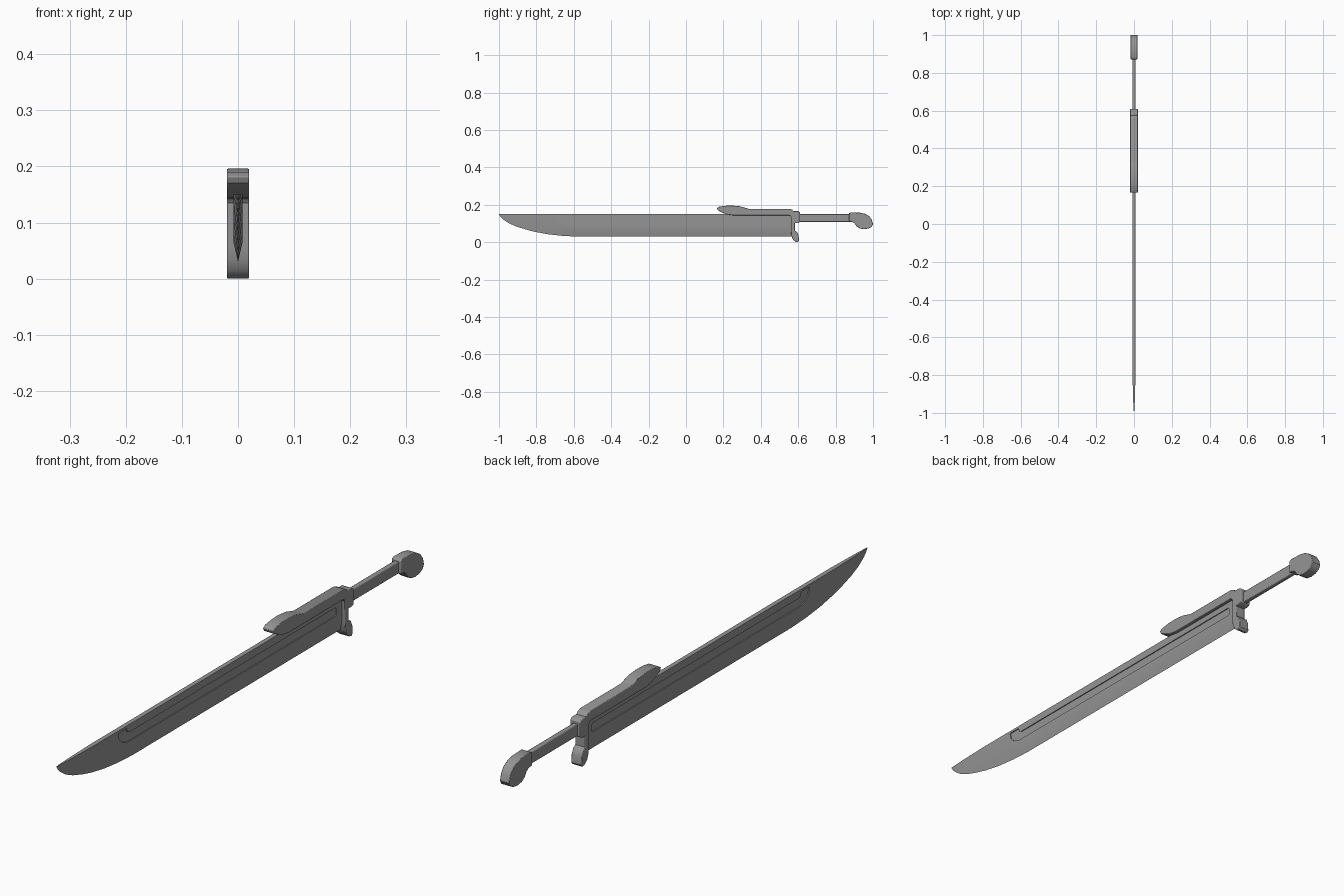
import bpy, bmesh

if "Cube" in bpy.data.objects:
    bpy.data.objects.remove(bpy.data.objects["Cube"])


def make_object(name, bm, bevel=0.0):
    bmesh.ops.recalc_face_normals(bm, faces=bm.faces)
    mesh = bpy.data.meshes.new(name)
    bm.to_mesh(mesh)
    bm.free()
    obj = bpy.data.objects.new(name, mesh)
    bpy.context.collection.objects.link(obj)
    if bevel:
        mod = obj.modifiers.new("Bevel", "BEVEL")
        mod.width = bevel
        mod.segments = 2
        mod.limit_method = 'ANGLE'
        mod.angle_limit = 1.0
    return obj


def add_plate(bm, profile, x0, x1):
    """Extrude a (y, z) outline between two x positions."""
    face = bm.faces.new([bm.verts.new((x0, y, z)) for y, z in profile])
    ext = bmesh.ops.extrude_face_region(bm, geom=[face])
    verts = [v for v in ext["geom"] if isinstance(v, bmesh.types.BMVert)]
    bmesh.ops.translate(bm, verts=verts, vec=(x1 - x0, 0, 0))


def plate(name, profile, half, bevel=0.002):
    bm = bmesh.new()
    add_plate(bm, profile, -half, half)
    return make_object(name, bm, bevel)


def smooth(obj):
    bpy.ops.object.select_all(action='DESELECT')
    obj.select_set(True)
    bpy.context.view_layer.objects.active = obj
    bpy.ops.object.shade_smooth_by_angle(angle=0.6)


# Blade: wedge sections lofted along y (y, cutting-edge z, bevel height)
SPINE, HALF = 0.15, 0.008
stations = [(0.57, .03, .035), (-0.58, .03, .035), (-0.66, .034, .045),
            (-0.74, .043, .06), (-0.81, .056, .08), (-0.86, .069, .095),
            (-0.91, .085, .095), (-0.95, .103, .095), (-0.98, .124, .095),
            (-0.993, .138, .095), (-1.0, .149, .095)]
bm = bmesh.new()
rings = []
for y, edge, rise in stations:
    height = min(rise, (SPINE - edge) * 0.95)
    half = HALF * height / rise
    section = [(half, SPINE), (half, edge + height), (0, edge),
               (-half, edge + height), (-half, SPINE)]
    rings.append([bm.verts.new((x, y, z)) for x, z in section])
for a, b in zip(rings, rings[1:]):
    for i in range(5):
        j = (i + 1) % 5
        bm.faces.new((a[i], a[j], b[j], b[i]))
bm.faces.new(rings[0])
bm.faces.new(rings[-1])
blade = make_object("blade", bm)

# Grooves on both blade faces, hooked upward near the tip
groove = [(0.525, .092), (0.532, .098), (0.532, .117), (0.525, .123),
          (-0.61, .123), (-0.62, .128), (-0.625, .141), (-0.67, .141),
          (-0.665, .118), (-0.65, .102), (-0.62, .092)]
bm = bmesh.new()
for side in (-1, 1):
    add_plate(bm, groove, side * 0.0045, side * 0.03)
cutter = make_object("groove_cutter", bm)
cutter.hide_render = True
cut = blade.modifiers.new("Grooves", "BOOLEAN")
cut.operation = 'DIFFERENCE'
cut.solver = 'EXACT'
cut.object = cutter
bpy.context.view_layer.objects.active = blade
bpy.ops.object.modifier_apply(modifier="Grooves")
bpy.data.objects.remove(cutter)

# Guard: leaf-shaped tongue, spine bar, cross plate and lower quillon
guard = plate("guard", [
    (.165, .182), (.178, .190), (.21, .195), (.25, .196), (.29, .192),
    (.32, .183), (.335, .179), (.555, .179), (.568, .174), (.578, .163),
    (.582, .15), (.582, .062), (.594, .054), (.602, .036), (.604, .008),
    (.598, 0), (.585, .003), (.572, .014), (.564, .034), (.561, .06),
    (.561, .135), (.556, .142), (.55, .144), (.25, .144), (.222, .148),
    (.195, .158), (.17, .171)], 0.02)

# Collar, grip and pommel
collar = plate("collar", [(.574, .102), (.60, .102), (.61, .108),
                          (.61, .160), (.60, .166), (.574, .166)], 0.02)
grip = plate("grip", [(.60, .109), (.88, .109), (.88, .151), (.60, .151)],
             0.0085, 0.003)
pommel = plate("pommel", [
    (.872, .110), (.872, .155), (.882, .160), (.93, .158), (.958, .152),
    (.98, .139), (.994, .119), (1.0, .096), (.993, .083), (.975, .073),
    (.95, .070), (.928, .074), (.912, .085), (.902, .100), (.89, .108)], 0.018)

# Dark grey metal
metal = bpy.data.materials.new("dark_metal")
metal.diffuse_color = (0.3, 0.3, 0.3, 1)
metal.use_nodes = True
metal.node_tree.nodes["Principled BSDF"].inputs["Base Color"].default_value = metal.diffuse_color
for obj in (blade, guard, collar, grip, pommel):
    obj.data.materials.clear()
    obj.data.materials.append(metal)
    smooth(obj)
